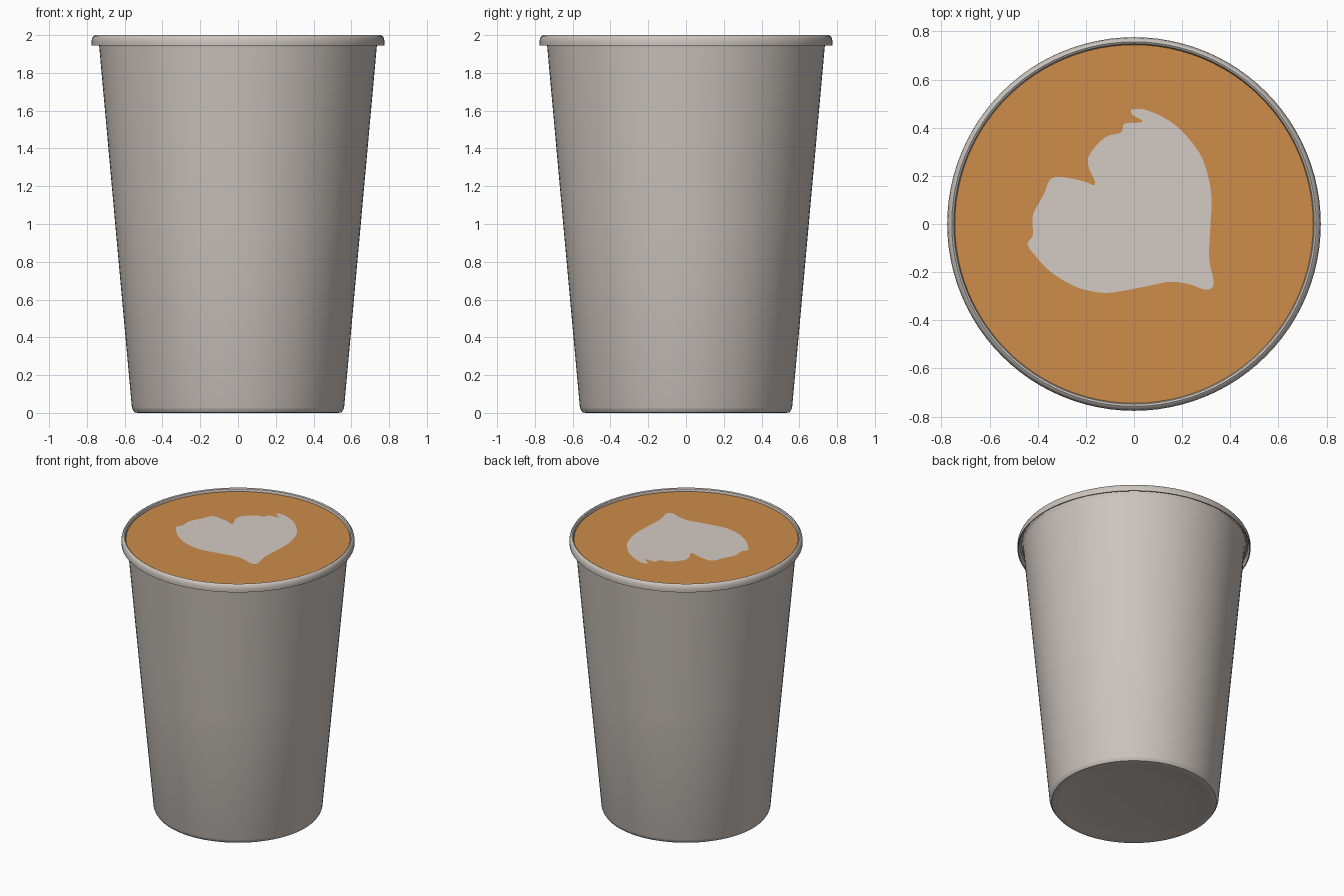
import bpy, bmesh, math
from mathutils import Vector

if "Cube" in bpy.data.objects:
    bpy.data.objects.remove(bpy.data.objects["Cube"])

SEG = 96


def material(name, rgb):
    m = bpy.data.materials.new(name)
    m.diffuse_color = (*rgb, 1.0)
    m.use_nodes = True
    m.node_tree.nodes["Principled BSDF"].inputs["Base Color"].default_value = m.diffuse_color
    return m


PAPER = material("warm_grey_paper", (0.60, 0.55, 0.51))
COFFEE = material("coffee_brown", (0.61, 0.262, 0.067))
MILK = material("milk_foam", (0.65, 0.59, 0.55))


def finish(bm, name, mat, angle=35):
    me = bpy.data.meshes.new(name)
    bm.to_mesh(me)
    bm.free()
    me.materials.append(mat)
    ob = bpy.data.objects.new(name, me)
    bpy.context.collection.objects.link(ob)
    bpy.ops.object.select_all(action='DESELECT')
    ob.select_set(True)
    bpy.context.view_layer.objects.active = ob
    bpy.ops.object.shade_smooth_by_angle(angle=math.radians(angle))
    return ob


def lathe(name, profile, mat):
    """Revolve (radius, z) points round the z axis; r = 0 becomes a pole."""
    bm = bmesh.new()
    rings = []
    for r, z in profile:
        if r == 0:
            rings.append([bm.verts.new((0, 0, z))] * SEG)
        else:
            rings.append([bm.verts.new((r * math.cos(2 * math.pi * k / SEG),
                                        r * math.sin(2 * math.pi * k / SEG), z))
                          for k in range(SEG)])
    for a, b in zip(rings, rings[1:]):
        for k in range(SEG):
            n = (k + 1) % SEG
            quad = list(dict.fromkeys((a[k], a[n], b[n], b[k])))
            bm.faces.new(quad)
    return finish(bm, name, mat)


# Cup: gently hollowed base, tapered wall, rolled lip open underneath
lathe("cup", [
    (0, 0.03), (0.25, 0.027), (0.4, 0.02), (0.49, 0.008), (0.53, 0.0),
    (0.548, 0.003), (0.558, 0.018), (0.562, 0.03),
    (0.65, 1.0), (0.734, 1.93), (0.737, 1.965),
    (0.748, 1.982), (0.760, 1.978), (0.768, 1.945),
    (0.775, 1.945), (0.776, 1.965), (0.773, 1.982), (0.766, 1.995),
    (0.757, 2.0), (0.749, 1.995), (0.745, 1.982), (0.743, 1.960),
], PAPER)

# Coffee surface
lathe("coffee", [(0.746, 1.977), (0, 1.977)], COFFEE)

# Poured milk heart: smooth outline through a few points
outline = [
    (-0.01, 0.475), (0.045, 0.475), (0.128, 0.44), (0.20, 0.385),
    (0.273, 0.293), (0.31, 0.19), (0.322, 0.10), (0.318, 0.0),
    (0.312, -0.14), (0.33, -0.23), (0.324, -0.265), (0.29, -0.272),
    (0.23, -0.25), (0.15, -0.24), (0.066, -0.256), (-0.058, -0.28),
    (-0.14, -0.285), (-0.244, -0.26), (-0.347, -0.198), (-0.417, -0.124),
    (-0.442, -0.083), (-0.42, -0.045), (-0.42, 0.037), (-0.376, 0.12),
    (-0.347, 0.186), (-0.293, 0.194), (-0.21, 0.178), (-0.17, 0.162),
    (-0.162, 0.175), (-0.19, 0.244), (-0.182, 0.293), (-0.12, 0.36),
    (-0.054, 0.38), (-0.04, 0.417), (0.02, 0.421), (0.034, 0.43),
    (-0.004, 0.452),
]


def smooth_loop(pts, steps=4):
    """Closed Catmull-Rom curve."""
    p = [Vector(q) for q in pts]
    n, out = len(p), []
    for i in range(n):
        a, b, c, d = p[i - 1], p[i], p[(i + 1) % n], p[(i + 2) % n]
        for s in range(steps):
            t = s / steps
            out.append(0.5 * (2 * b + (c - a) * t + (2 * a - 5 * b + 4 * c - d) * t ** 2
                              + (3 * b - a - 3 * c + d) * t ** 3))
    return out


bm = bmesh.new()
loop = [bm.verts.new((q.x, q.y, 1.980)) for q in smooth_loop(outline)]
face = bm.faces.new(loop)
face.normal_update()
if face.normal.z < 0:
    face.normal_flip()
bmesh.ops.triangulate(bm, faces=[face])
finish(bm, "milk_heart", MILK)
